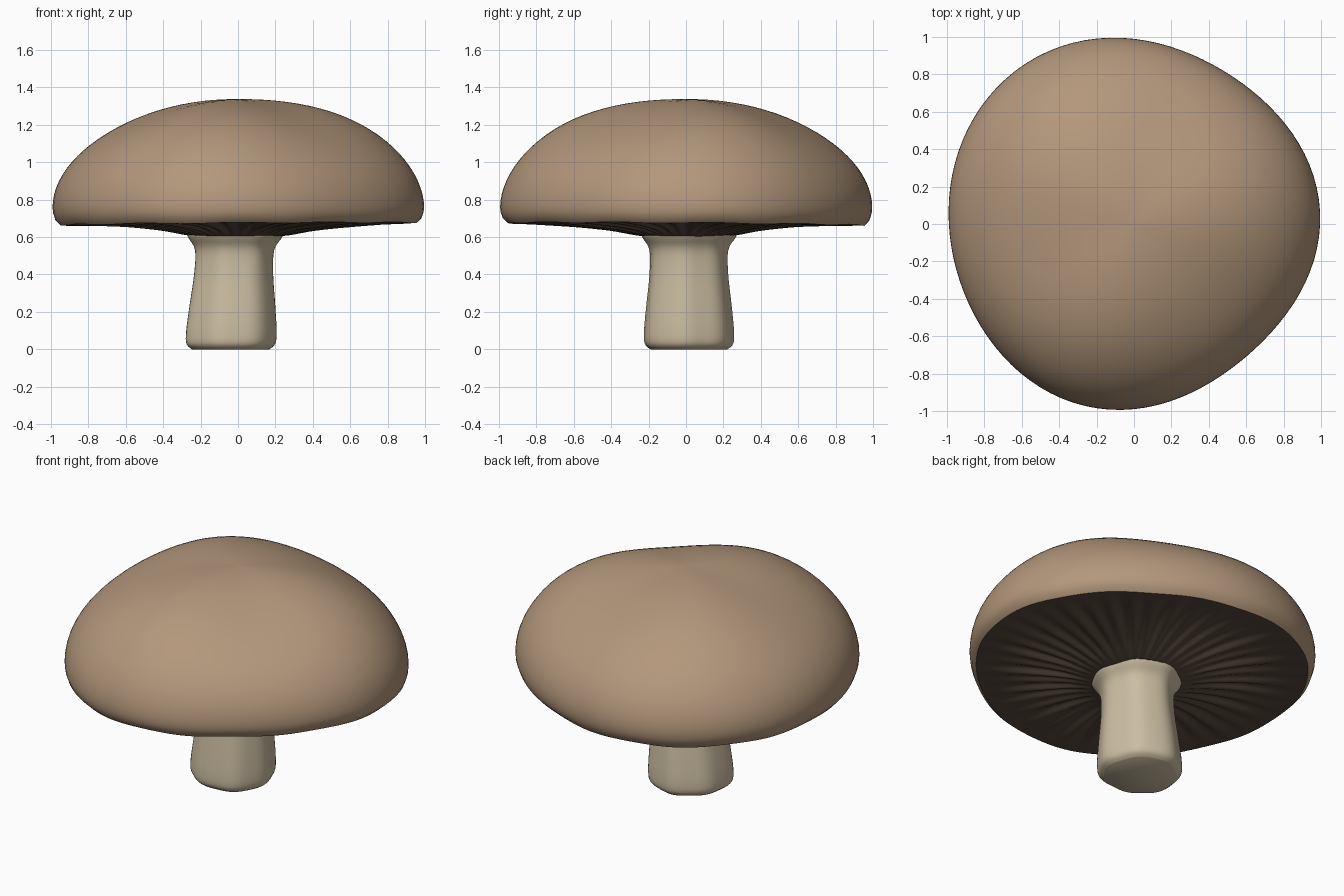
import bpy, bmesh
from math import sin, cos, pi, radians

if "Cube" in bpy.data.objects:
    bpy.data.objects.remove(bpy.data.objects["Cube"])

# Cap outline radius every 45 degrees, smoothed with a short Fourier series
RIM = [0.995, 0.955, 0.99, 1.035, 0.99, 0.995, 0.99, 0.93]


def rim(t):
    r = sum(RIM) / 8
    for k in (1, 2, 3, 4):
        a = sum(v * cos(k * i * pi / 4) for i, v in enumerate(RIM)) / 4
        b = sum(v * sin(k * i * pi / 4) for i, v in enumerate(RIM)) / 4
        if k == 4:
            a, b = a / 2, 0
        r += a * cos(k * t) + b * sin(k * t)
    return r


def edge_wave(t):
    """Gentle up-and-down of the cap's lower edge."""
    return 0.009 * cos(t - radians(315)) + 0.003 * sin(11 * t)


def curve(points, per=6):
    """Catmull-Rom smoothing of a (radius, z) profile."""
    p = [points[0]] + points + [points[-1]]
    out = []
    for i in range(1, len(p) - 2):
        for s in range(per):
            u = s / per
            out.append(tuple(0.5 * (2 * b + (c - a) * u + (2 * a - 5 * b + 4 * c - d) * u * u
                                    + (3 * b - a - 3 * c + d) * u ** 3)
                             for a, b, c, d in zip(p[i - 1], p[i], p[i + 1], p[i + 2])))
    return out + [points[-1]]


def loft(name, profile, place, segs, color, cap_start=False, cap_end=False, angle=40, flip=False):
    """Skin rings; place(radius, z, angle) gives each vertex."""
    bm = bmesh.new()
    rings = [[bm.verts.new(place(r, z, 2 * pi * i / segs)) for i in range(segs)]
             for r, z in profile]
    for a, b in zip(rings, rings[1:]):
        for i in range(segs):
            j = (i + 1) % segs
            bm.faces.new((a[i], a[j], b[j], b[i]))
    if cap_start:
        bm.faces.new(rings[0][::-1])
    if cap_end:
        bm.faces.new(rings[-1])
    mesh = bpy.data.meshes.new(name)
    bm.to_mesh(mesh)
    bm.free()
    ob = bpy.data.objects.new(name, mesh)
    bpy.context.collection.objects.link(ob)
    mat = bpy.data.materials.new(name + "_color")
    mat.diffuse_color = (*color, 1)
    mat.use_nodes = True
    mat.node_tree.nodes["Principled BSDF"].inputs["Base Color"].default_value = mat.diffuse_color
    mesh.materials.append(mat)
    bpy.ops.object.select_all(action='DESELECT')
    ob.select_set(True)
    bpy.context.view_layer.objects.active = ob
    bpy.ops.object.shade_smooth_by_angle(angle=radians(angle))
    return ob


# Cap: domed shell with three soft lobes and a rolled rim
def cap_point(r, z, t):
    k = rim(t) * r
    lobe = 0.018 * cos(3 * (t - radians(135))) * sin(pi * min(r, 1) ** 1.6) if z > 0.75 else 0
    edge = edge_wave(t) * max(0, min(1, (0.76 - z) / 0.09))
    return k * cos(t), k * sin(t), z + lobe + edge


dome = [(sin(a), 0.76 + 0.578 * cos(a) ** 1.05)
        for a in [pi / 2 * (1 - i / 24) for i in range(24)]]
lip = [(0.96, 0.670), (0.985, 0.695), (0.997, 0.73)]
loft("cap", lip + dome + [(0.012, 1.338)], cap_point, 96, (0.45, 0.31, 0.20), cap_end=True)


# Gills: shallow cone sloping down to the stem, with radial ripples
def gill_point(r, z, t):
    k = rim(t) * r
    fade = max(0, sin(pi * (r - 0.25) / 0.71))
    ripple = 0.009 * fade * (cos(40 * t) + 0.4 * cos(23 * t + 1))
    edge = edge_wave(t) * max(0, (r - 0.6) / 0.36)
    return k * cos(t), k * sin(t), z + ripple + edge


under = curve([(0.2, 0.6), (0.28, 0.612), (0.42, 0.643), (0.6, 0.665),
               (0.8, 0.672), (0.96, 0.670)], 4)
loft("gills", under, gill_point, 320, (0.10, 0.07, 0.048), angle=80)


# Stem: slightly leaning, softly fluted, flared at both ends
def stem_point(r, z, t):
    flute = 1 + 0.018 * cos(7 * t + 0.6) + 0.02 * cos(3 * t + 2)
    return r * flute * cos(t) - 0.04 + 0.04 * z, r * flute * sin(t) + 0.01, z


shaft = curve([(0.205, 0.0), (0.236, 0.03), (0.24, 0.1), (0.227, 0.24), (0.21, 0.4),
               (0.21, 0.53), (0.25, 0.6), (0.262, 0.64)], 4)
loft("stem", shaft, stem_point, 64, (0.60, 0.51, 0.36), cap_start=True, cap_end=True)
